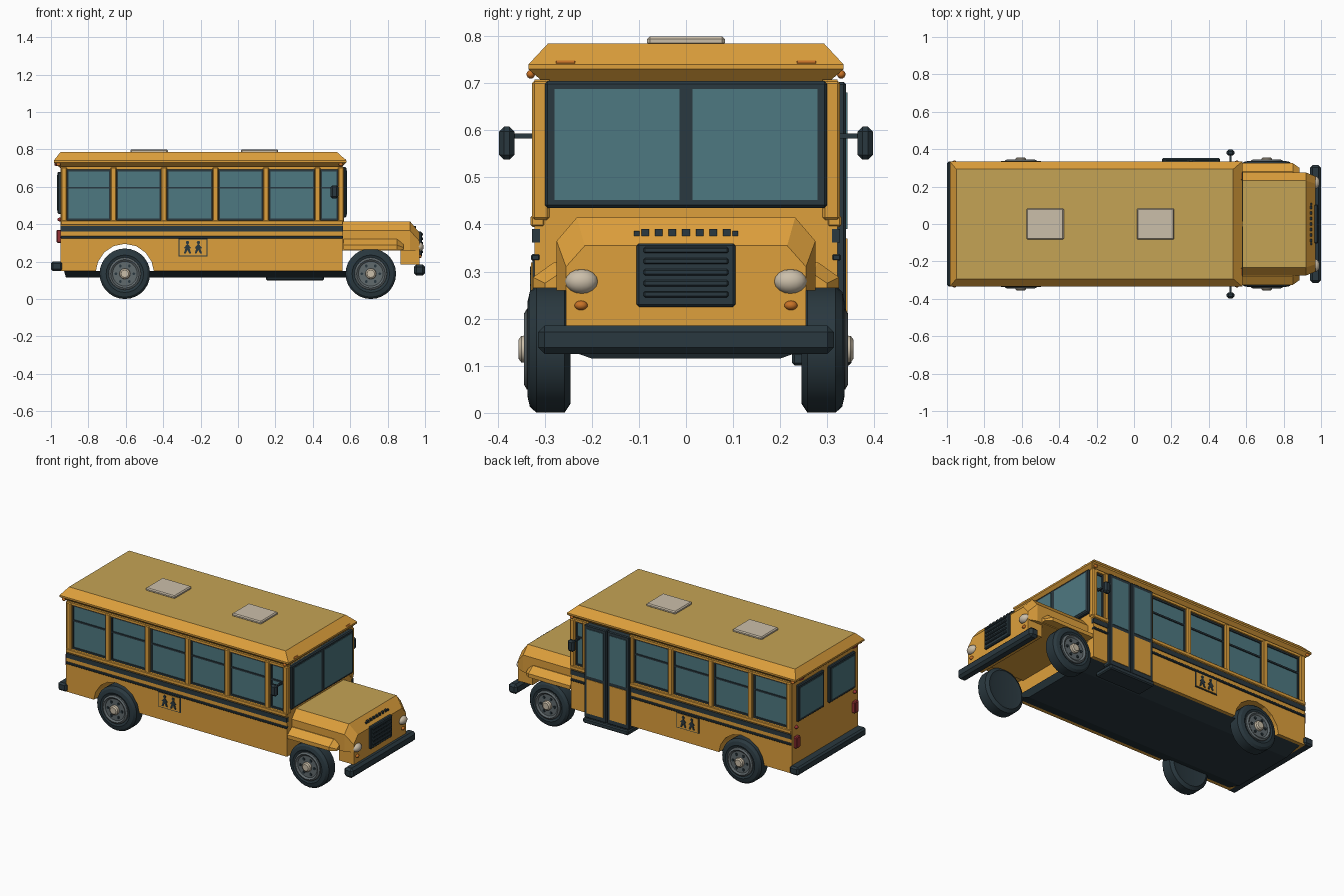
import bpy, bmesh
from math import sin, cos, pi
from mathutils import Matrix, Vector

old = bpy.data.objects.get("Cube")
if old:
    bpy.data.objects.remove(old, do_unlink=True)


def material(name, r, g, b):
    m = bpy.data.materials.new(name)
    m.use_nodes = True
    m.diffuse_color = (r, g, b, 1)
    m.node_tree.nodes["Principled BSDF"].inputs["Base Color"].default_value = (r, g, b, 1)
    return m


YELLOW = material("school yellow", .73, .35, .045)
TAN = material("faded roof yellow", .56, .37, .09)
DARK = material("dark trim", .023, .04, .05)
GLASS = material("blue glass", .076, .19, .22)
CREAM = material("cream", .6, .52, .4)
ORANGE = material("orange lamp", .58, .17, .02)
RED = material("red lamp", .3, .03, .035)
GREY = material("wheel grey", .12, .145, .155)


def finish(name, bm, mat, top=None, smooth=False):
    bmesh.ops.recalc_face_normals(bm, faces=bm.faces)
    if top:
        for f in bm.faces:
            f.material_index = int(f.normal.z > .95)
    mesh = bpy.data.meshes.new(name)
    bm.to_mesh(mesh)
    bm.free()
    mesh.materials.append(mat)
    if top:
        mesh.materials.append(top)
    if smooth:
        for p in mesh.polygons:
            p.use_smooth = True
        mesh.set_sharp_from_angle(angle=.6)
    ob = bpy.data.objects.new(name, mesh)
    bpy.context.scene.collection.objects.link(ob)
    return ob


def box(name, xs, ys, zs, mat, bevel=0):
    bm = bmesh.new()
    spans = [(min(r), max(r)) for r in (xs, ys, zs)]
    size = [b - a for a, b in spans]
    mid = [(a + b) / 2 for a, b in spans]
    bmesh.ops.create_cube(bm, size=1, matrix=Matrix.Translation(mid) @ Matrix.Diagonal((*size, 1)))
    if bevel:
        bmesh.ops.bevel(bm, geom=bm.edges[:], offset=bevel, segments=1, profile=.5, affect='EDGES')
    return finish(name, bm, mat)


def loft(name, rings, mat, top=None, smooth=False):
    bm = bmesh.new()
    loops = [[bm.verts.new(p) for p in ring] for ring in rings]
    n = len(loops[0])
    for a, b in zip(loops, loops[1:]):
        for i in range(n):
            j = (i + 1) % n
            bm.faces.new((a[i], a[j], b[j], b[i]))
    bm.faces.new(loops[0])
    bm.faces.new(loops[-1])
    return finish(name, bm, mat, top, smooth)


def plate(name, outline, y0, y1, mat):
    return loft(name, [[(x, y, z) for x, z in outline] for y in (y0, y1)], mat)


def mirrored(half):
    return half + [(-y, z) for y, z in reversed(half)]


def turned(name, cx, cz, side, profile, mat, n=24):
    rings = [[(cx + r * cos(2 * pi * i / n), side * y, cz + r * sin(2 * pi * i / n))
              for i in range(n)] for r, y in profile]
    return loft(name, rings, mat, smooth=True)


def lamp(name, centre, size, mat):
    bm = bmesh.new()
    bmesh.ops.create_uvsphere(bm, u_segments=16, v_segments=8, radius=1,
                              matrix=Matrix.Translation(Vector(centre)) @ Matrix.Diagonal((*size, 1)))
    return finish(name, bm, mat, smooth=True)


def rect(x0, x1, y, z):
    return [(x0, -y, z), (x1, -y, z), (x1, y, z), (x0, y, z)]


# Lower body with open rear wheel arches
REAR, FRONT, AXLE = -.605, .71, .135
arch = [(REAR - .155 * cos(pi * i / 8), max(.15, .14 + .155 * sin(pi * i / 8))) for i in range(9)]
plate("lower_body", [(-.95, .42), (-.95, .15)] + arch + [(.56, .15), (.56, .42)], -.322, .322, YELLOW)
loft("underfloor", [rect(-.92, .58, .2, .115), rect(-.93, .6, .3, .15)], DARK)

# Cabin glass core, end walls and roof
box("cabin_glass", (-.94, .55), (-.306, .306), (.41, .7), GLASS)
box("front_wall", (.545, .56), (-.322, .322), (.41, .705), YELLOW)
box("rear_wall", (-.95, -.935), (-.322, .322), (.41, .705), YELLOW)
loft("roof", [rect(-.95, .55, .3, .7), rect(-.985, .58, .335, .73),
              rect(-.985, .58, .335, .74), rect(-.95, .53, .293, .785)], YELLOW, TAN)
for x in (-.475, .115):
    box("roof_hatch", (x - .1, x + .1), (-.083, .083), (.78, .8), CREAM, .006)


def side_window(s, a, b):
    ys = (s * .3, s * .312)
    for zs in ((.42, .43), (.683, .695), (.59, .6)):
        box("window_bar", (a, b), ys, zs, DARK)
    for x in (a, b - .008):
        box("window_edge", (x, x + .008), ys, (.42, .69), DARK)


# Side windows, posts and rails
for s in (-1, 1):
    bays = [-.93, -.665, -.395, -.12, .15]
    groups = [bays + [.425, .55]] if s < 0 else [bays, [.465, .55]]
    for posts in groups:
        for x in posts:
            box("window_post", (x - .016, x + .016), (s * .29, s * .327), (.41, .705), YELLOW, .005)
        for a, b in zip(posts, posts[1:]):
            side_window(s, a + .016, b - .016)
        span = (posts[0] - .018, posts[-1] + .012)
        box("window_rail", span, (s * .3, s * .33), (.395, .42), YELLOW, .004)
        box("upper_rail", span, (s * .29, s * .322), (.693, .708), YELLOW)
        box("wide_stripe", span, (s * .31, s * .327), (.362, .39), DARK)
        box("thin_stripe", span, (s * .31, s * .329), (.323, .337), DARK, .003)

    # Crossing sign with two walking figures
    box("sign_border", (-.317, -.163), (s * .32, s * .326), (.228, .324), DARK)
    box("sign_plate", (-.312, -.168), (s * .32, s * .329), (.233, .319), YELLOW)
    half = [(.02, .272), (.011, .27), (.02, .242), (.01, .242)]
    for x in (-.27, -.212):
        figure = [(0, .297)] + half + [(0, .262)] + [(-a, b) for a, b in reversed(half)]
        plate("sign_figure", [(x + a, b) for a, b in figure], s * .32, s * .332, DARK)
        turned("sign_head", x, .302, s, [(.009, .32), (.009, .332)], DARK, 10)

    # Wheels
    for cx in (REAR, FRONT):
        turned("tyre", cx, AXLE, s, [(.09, .25), (.115, .245), (.135, .258), (.135, .318),
                                     (.122, .332), (.1, .337), (.086, .33)], DARK, 28)
        turned("wheel_rim", cx, AXLE, s, [(.088, .3), (.086, .338), (.076, .344), (.066, .336)], GREY)
        turned("wheel_hub", cx, AXLE, s, [(.03, .33), (.028, .35), (.02, .356)], CREAM, 12)
        for i in range(6):
            a = pi * i / 3
            turned("wheel_nut", cx + .048 * cos(a), AXLE + .048 * sin(a), s,
                   [(.008, .33), (.008, .342)], DARK, 6)

    # Mirrors
    box("mirror_arm", (.51, .52), (s * .3, s * .37), (.583, .593), DARK)
    box("mirror", (.494, .536), (s * .365, s * .397), (.538, .608), DARK, .01)

    # Front fenders
    outline = [(.2, .265), (.325, .265), (.325, .288), (.28, .32), (.2, .32)]
    tip = [(.2, .265), (.3, .265), (.3, .275), (.27, .295), (.2, .295)]
    loft("fender", [[(x, s * y, z) for y, z in ring]
                    for x, ring in ((.565, outline), (.85, outline), (.885, tip))], YELLOW)

    # Lamps
    lamp("headlight", (.968, s * .222, .279), (.025, .035, .026), CREAM)
    lamp("turn_lamp", (.97, s * .223, .228), (.012, .014, .01), ORANGE)
    box("roof_lamp", (.55, .578), (s * .232, s * .28), (.725, .748), ORANGE, .005)
    for x in (.55, -.96):
        lamp("corner_lamp", (x, s * .33, .719), (.012, .009, .009), ORANGE)
    box("tail_lamp", (-.97, -.945), (s * .265, s * .305), (.3, .37), RED, .005)
    lamp("small_tail_lamp", (-.952, s * .285, .425), (.014, .012, .01), RED)
    lamp("upper_tail_lamp", (-.968, s * .26, .72), (.014, .022, .01), RED)

    # Windscreen and rear window panes
    box("windscreen_pane", (.57, .582), (s * .014, s * .28), (.452, .688), GLASS)
    box("rear_window_frame", (-.965, -.945), (s * .025, s * .28), (.455, .68), DARK, .005)
    box("rear_window_pane", (-.967, -.95), (s * .043, s * .262), (.473, .662), GLASS)

box("windscreen_frame", (.55, .579), (-.3, .3), (.435, .705), DARK, .006)
box("rear_bumper", (-1, -.94), (-.335, .335), (.15, .2), DARK, .01)

# Folding entry door and step
for a, b in ((.15, .303), (.307, .46)):
    box("door_leaf", (a, b), (.29, .34), (.13, .703), DARK, .005)
    box("door_glass", (a + .02, b - .02), (.32, .343), (.39, .68), GLASS)
    box("door_panel", (a + .02, b - .02), (.32, .343), (.16, .37), YELLOW)
box("door_step", (.15, .46), (.225, .352), (.1, .13), DARK, .006)

# Hood, nose and grille
body = mirrored([(.275, .26), (.275, .365), (.232, .415)])
nose = mirrored([(.255, .26), (.255, .31), (.215, .355)])
loft("hood", [[(x, y, z) for y, z in ring]
              for x, ring in ((.555, body), (.92, body), (.97, nose))], YELLOW, TAN)
box("nose_panel", (.87, .97), (-.255, .255), (.185, .27), YELLOW)
box("grille", (.95, .983), (-.105, .105), (.225, .36), DARK, .005)
for i in range(5):
    z = .245 + i * .0235
    box("grille_slat", (.97, .99), (-.09, .09), (z, z + .013), DARK, .003)
for i in range(-3, 4):
    box("hood_vent", (.935, .953), (i * .029 - .008, i * .029 + .008), (.376, .39), DARK)
for y in (-.105, .105):
    box("hood_vent_end", (.935, .953), (y - .006, y + .006), (.376, .386), DARK)
box("front_bumper", (.94, 1), (-.315, .315), (.125, .185), DARK, .014)
